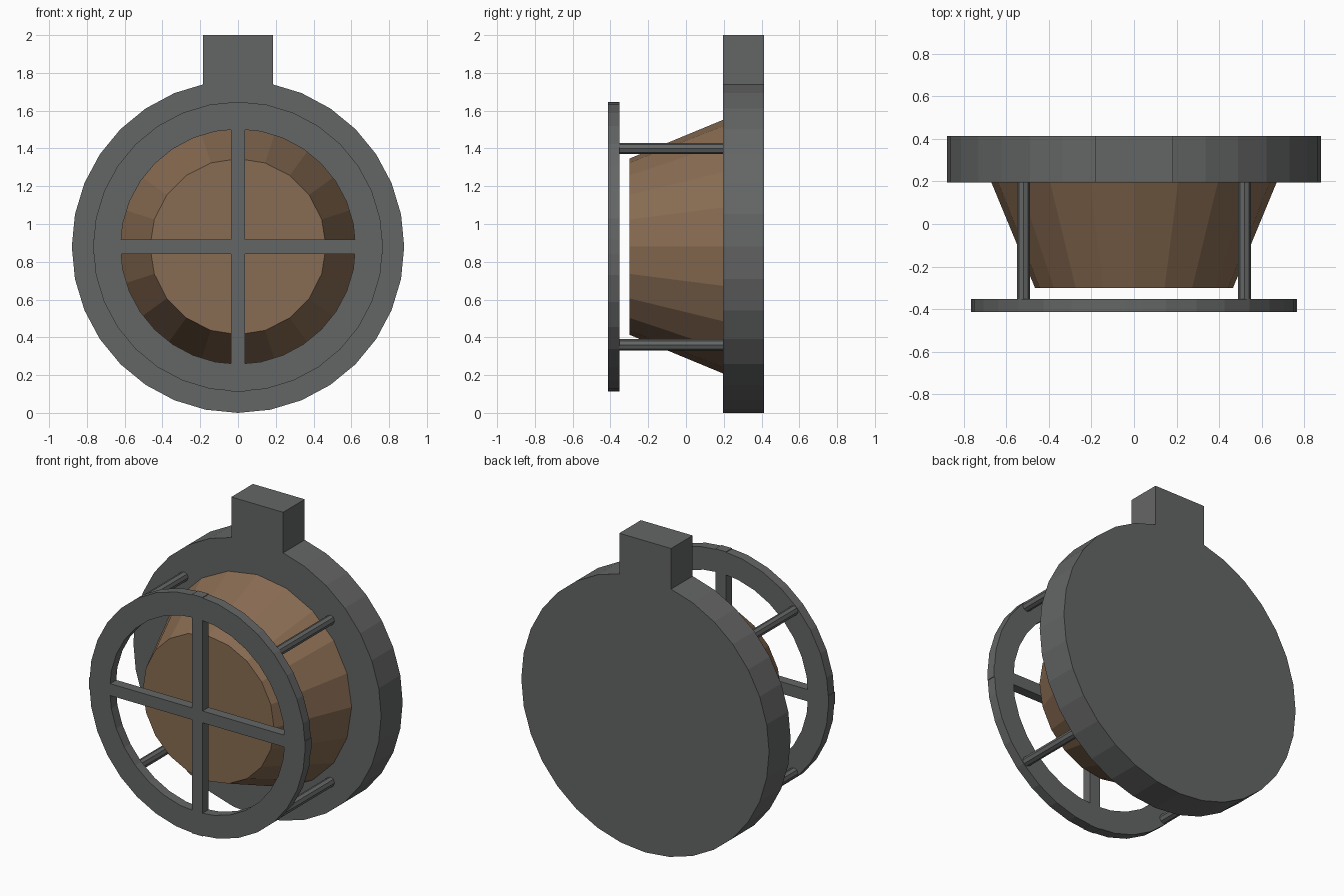
import bpy, bmesh
from math import sin, cos, pi
from mathutils import Matrix

if "Cube" in bpy.data.objects:
    bpy.data.objects.remove(bpy.data.objects["Cube"])

CZ = 0.88                       # height of the lamp axis
FRONT, RING_BACK, PLATE, BACK = -0.414, -0.352, 0.195, 0.414


def material(name, rgb):
    m = bpy.data.materials.new(name)
    m.diffuse_color = (*rgb, 1)
    m.use_nodes = True
    m.node_tree.nodes["Principled BSDF"].inputs["Base Color"].default_value = m.diffuse_color
    return m


METAL = material("dark_metal", (0.127, 0.132, 0.13))
LENS = material("brown_lens", (0.25, 0.15, 0.085))


def finish(bm, name, mat):
    bmesh.ops.recalc_face_normals(bm, faces=bm.faces[:])
    me = bpy.data.meshes.new(name)
    bm.to_mesh(me)
    bm.free()
    me.materials.append(mat)
    ob = bpy.data.objects.new(name, me)
    bpy.context.collection.objects.link(ob)
    return ob


def tapered(name, x, z, r_front, r_back, y0, y1, sides, mat):
    """Cylinder or cone along y from y0 (front) to y1 (back)."""
    bm = bmesh.new()
    mtx = Matrix.Translation((x, (y0 + y1) / 2, z)) @ Matrix.Rotation(pi / 2, 4, 'X')
    bmesh.ops.create_cone(bm, cap_ends=True, segments=sides, radius1=r_back,
                          radius2=r_front, depth=y1 - y0, matrix=mtx)
    return finish(bm, name, mat)


def box(name, x0, x1, y0, y1, z0, z1, mat):
    bm = bmesh.new()
    mtx = (Matrix.Translation(((x0 + x1) / 2, (y0 + y1) / 2, (z0 + z1) / 2))
           @ Matrix.Diagonal((x1 - x0, y1 - y0, z1 - z0, 1)))
    bmesh.ops.create_cube(bm, size=1, matrix=mtx)
    return finish(bm, name, mat)


def ring(name, r_in, r_out, y0, y1, sides, mat):
    bm = bmesh.new()
    section = [(r_in, y0), (r_out, y0), (r_out, y1), (r_in, y1)]
    loops = [[bm.verts.new((r * sin(2 * pi * i / sides), y, CZ + r * cos(2 * pi * i / sides)))
              for r, y in section] for i in range(sides)]
    for i in range(sides):
        a, b = loops[i], loops[(i + 1) % sides]
        for k in range(4):
            n = (k + 1) % 4
            bm.faces.new((a[k], a[n], b[n], b[k]))
    return finish(bm, name, mat)


# Back plate with hanging tab
tapered("back_plate", 0, CZ, 0.88, 0.88, PLATE, BACK, 32, METAL)
box("top_tab", -0.184, 0.184, PLATE, BACK, 1.6, 2.0, METAL)

# Tapered lens
tapered("lens", 0, CZ, 0.466, 0.675, -0.30, PLATE + 0.01, 20, LENS)

# Guard ring with cross bars
ring("guard_ring", 0.622, 0.767, FRONT, RING_BACK, 32, METAL)
box("guard_bar_vertical", -0.038, 0.038, FRONT, RING_BACK, CZ - 0.767, CZ + 0.767, METAL)
box("guard_bar_horizontal", -0.767, 0.767, FRONT, RING_BACK, CZ - 0.038, CZ + 0.038, METAL)

# Four posts holding the guard
for sx in (-1, 1):
    for sz in (-1, 1):
        side = "left" if sx < 0 else "right"
        level = "lower" if sz < 0 else "upper"
        tapered(f"guard_post_{level}_{side}", sx * 0.52, CZ + sz * 0.52,
                0.03, 0.03, RING_BACK - 0.01, PLATE + 0.01, 8, METAL)
